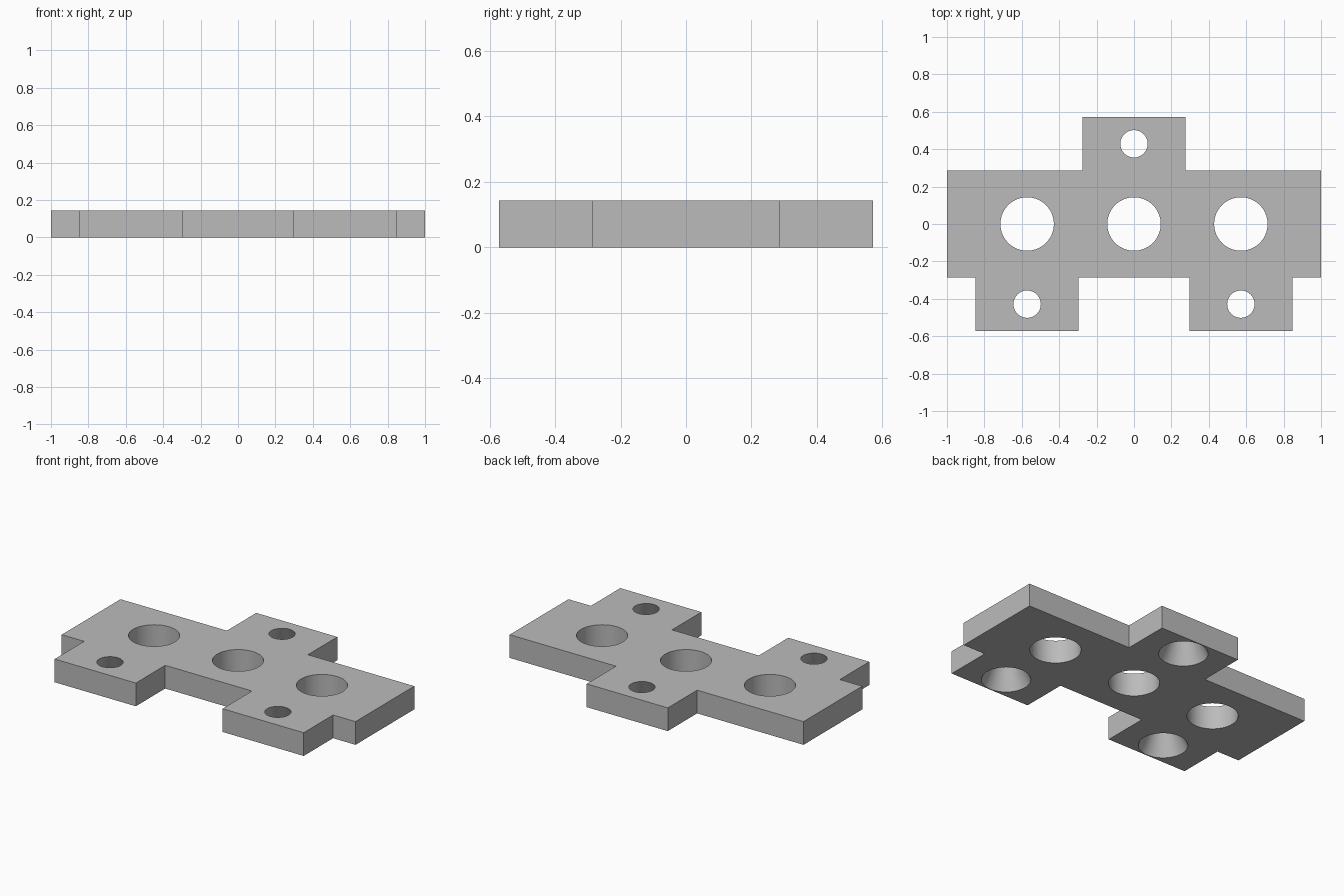
import bpy
import bmesh
import math

cube = bpy.data.objects.get("Cube")
if cube:
    bpy.data.objects.remove(cube, do_unlink=True)

U = 1 / 7            # module: plate thickness and large hole radius
THICK = U
TAB = 0.276          # half width of a tab
SMALL_TOP, SMALL_BASE = 0.073, 0.138

grey = bpy.data.materials.new("plain grey")
grey.use_nodes = True
grey.diffuse_color = (0.5, 0.5, 0.5, 1)
grey.node_tree.nodes["Principled BSDF"].inputs["Base Color"].default_value = grey.diffuse_color


def make_object(name, bm):
    mesh = bpy.data.meshes.new(name)
    bm.to_mesh(mesh)
    bm.free()
    mesh.materials.append(grey)
    obj = bpy.data.objects.new(name, mesh)
    bpy.context.collection.objects.link(obj)
    return obj


def hole_cutter(x, y, base, top):
    """Tapered or straight cutter, running past both faces of the plate."""
    over = 0.2 * THICK
    slope = (top - base) * 0.2
    bm = bmesh.new()
    bmesh.ops.create_cone(bm, cap_ends=True, segments=64, radius1=base - slope,
                          radius2=top + slope, depth=THICK + 2 * over)
    bmesh.ops.translate(bm, verts=bm.verts, vec=(x, y, THICK / 2))
    cutter = make_object("hole_cutter", bm)
    cutter.hide_render = True
    return cutter


# Plate outline: wide bar, two tabs in front, one tab behind
bar, edge, pitch = 2 * U, 4 * U, 4 * U
right_half = [(pitch - TAB, -bar), (pitch - TAB, -edge), (pitch + TAB, -edge),
              (pitch + TAB, -bar), (1, -bar), (1, bar), (TAB, bar), (TAB, edge)]
outline = right_half + [(-x, y) for x, y in reversed(right_half)]

bm = bmesh.new()
face = bm.faces.new([bm.verts.new((x, y, 0)) for x, y in outline])
raised = bmesh.ops.extrude_face_region(bm, geom=[face])["geom"]
bmesh.ops.translate(bm, verts=[v for v in raised if isinstance(v, bmesh.types.BMVert)],
                    vec=(0, 0, THICK))
bmesh.ops.recalc_face_normals(bm, faces=bm.faces)
plate = make_object("plate", bm)

# Large straight holes along the bar, small holes in the tabs widening downwards
cutters = [hole_cutter(x, 0, U, U) for x in (-pitch, 0, pitch)]
cutters += [hole_cutter(x, y, SMALL_BASE, SMALL_TOP)
            for x, y in ((-pitch, -3 * U), (pitch, -3 * U), (0, 3 * U))]

bpy.ops.object.select_all(action="DESELECT")
plate.select_set(True)
bpy.context.view_layer.objects.active = plate
for cutter in cutters:
    mod = plate.modifiers.new("hole", "BOOLEAN")
    mod.operation = "DIFFERENCE"
    mod.solver = "EXACT"
    mod.object = cutter
    bpy.ops.object.modifier_apply(modifier=mod.name)
    bpy.data.objects.remove(cutter, do_unlink=True)

bpy.ops.object.shade_smooth_by_angle(angle=math.radians(30))
